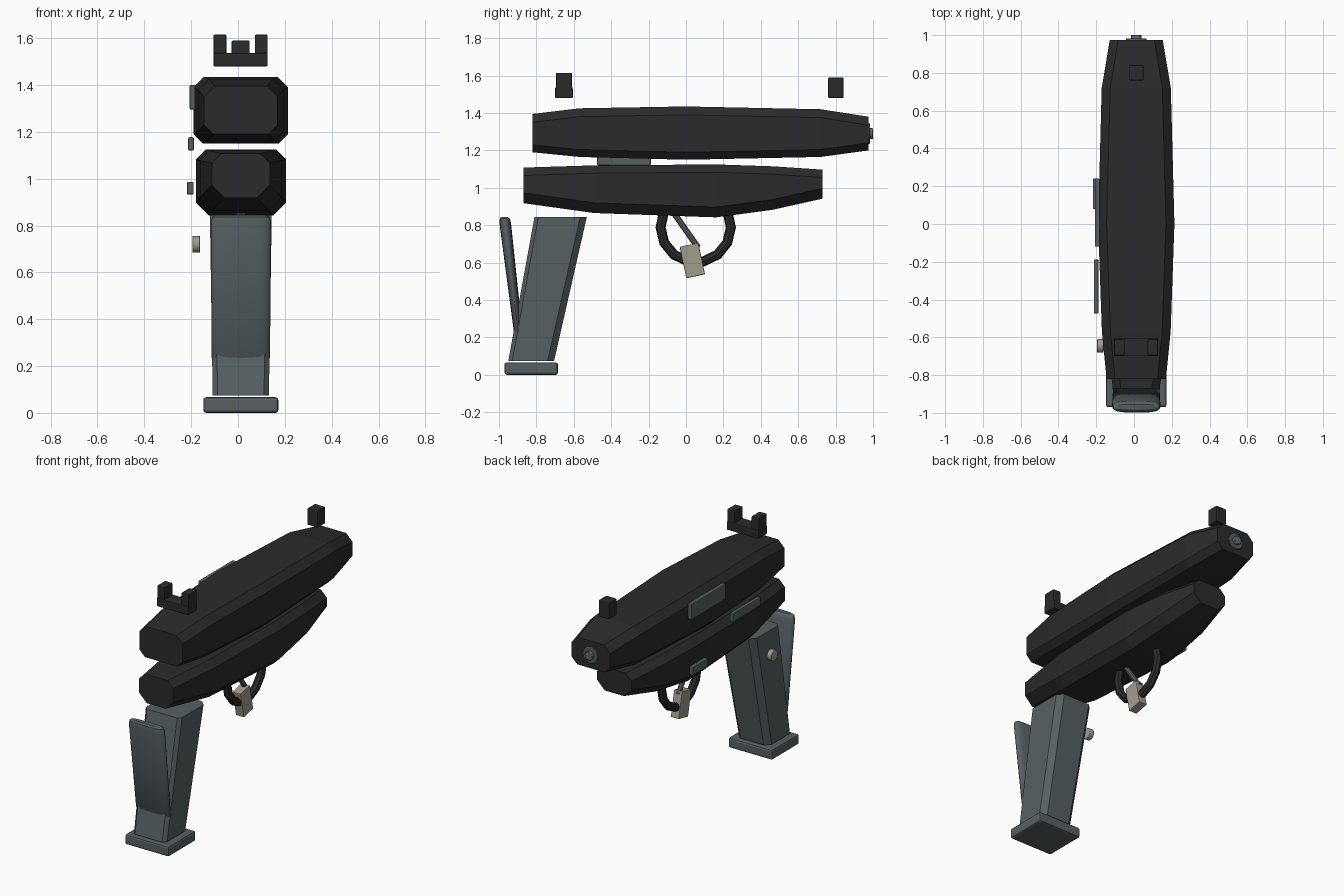
import bpy, bmesh, math
from mathutils import Matrix, Vector

if "Cube" in bpy.data.objects:
    bpy.data.objects.remove(bpy.data.objects["Cube"])

CX = 0.012  # centre line of the body


def material(name, rgb):
    m = bpy.data.materials.new(name)
    m.diffuse_color = (*rgb, 1)
    m.use_nodes = True
    m.node_tree.nodes["Principled BSDF"].inputs["Base Color"].default_value = m.diffuse_color
    return m


BLACK = material("matte black", (0.024, 0.024, 0.024))
GREY = material("slate grey", (0.095, 0.118, 0.125))
STEEL = material("blue steel", (0.115, 0.14, 0.17))
TAN = material("pale tan", (0.36, 0.34, 0.26))


def finish(bm, name, mat, bevel=0.0, smooth=False):
    bmesh.ops.recalc_face_normals(bm, faces=bm.faces)
    me = bpy.data.meshes.new(name)
    bm.to_mesh(me)
    bm.free()
    ob = bpy.data.objects.new(name, me)
    bpy.context.collection.objects.link(ob)
    me.materials.append(mat)
    if bevel:
        b = ob.modifiers.new("bevel", 'BEVEL')
        b.width, b.segments, b.limit_method = bevel, 2, 'ANGLE'
    if smooth:
        bpy.context.view_layer.objects.active = ob
        ob.select_set(True)
        bpy.ops.object.shade_smooth_by_angle(angle=math.radians(35))
        ob.select_set(False)
    return ob


def loft(name, rings, mat, bevel=0.0, smooth=False):
    bm = bmesh.new()
    rows = [[bm.verts.new(p) for p in ring] for ring in rings]
    n = len(rows[0])
    for a, b in zip(rows, rows[1:]):
        for i in range(n):
            bm.faces.new((a[i], a[(i + 1) % n], b[(i + 1) % n], b[i]))
    bm.faces.new(rows[0])
    bm.faces.new(rows[-1])
    return finish(bm, name, mat, bevel, smooth)


def octagon(y, half, z0, z1, top, bottom):
    """Rectangle in the xz plane with chamfered corners."""
    right = [(half - bottom, z0), (half, z0 + bottom), (half, z1 - top), (half - top, z1)]
    outline = right + [(-x, z) for x, z in reversed(right)]
    return [(CX + x, y, z) for x, z in outline]


def box(name, lo, hi, mat, bevel=0.008, tilt=0.0):
    """Box between two corners, turned about x through its centre."""
    lo, hi = Vector(lo), Vector(hi)
    bm = bmesh.new()
    bmesh.ops.create_cube(bm, size=1)
    bmesh.ops.transform(bm, verts=bm.verts, matrix=Matrix.Translation((lo + hi) / 2)
                        @ Matrix.Rotation(tilt, 4, 'X') @ Matrix.Diagonal((*(hi - lo), 1)))
    return finish(bm, name, mat, bevel)


def cylinder(name, a, b, radius, sides, mat, bevel=0.0):
    a, b = Vector(a), Vector(b)
    bm = bmesh.new()
    bmesh.ops.create_cone(bm, cap_ends=True, segments=sides, radius1=radius,
                          radius2=radius, depth=(b - a).length)
    turn = (b - a).to_track_quat('Z', 'Y').to_matrix().to_4x4()
    bmesh.ops.transform(bm, verts=bm.verts, matrix=Matrix.Translation((a + b) / 2) @ turn)
    return finish(bm, name, mat, bevel, True)


# Upper and lower tapered bodies: y, half width, bottom, top
upper = [(-0.82, 0.157, 1.19, 1.395), (-0.57, 0.182, 1.165, 1.425), (0, 0.202, 1.15, 1.435),
         (0.72, 0.183, 1.165, 1.42), (0.975, 0.14, 1.2, 1.38)]
loft("upper_body", [octagon(*s, 0.045, 0.04) for s in upper], BLACK)
lower = [(-0.87, 0.124, 0.918, 1.108), (-0.49, 0.175, 0.865, 1.12), (0.16, 0.192, 0.842, 1.125),
         (0.46, 0.17, 0.882, 1.115), (0.73, 0.125, 0.942, 1.097)]
loft("lower_body", [octagon(*s, 0.042, 0.055) for s in lower], BLACK)

# Slanted grip with chamfered corners
def grip_ring(z, y0, y1, half):
    c = 0.035
    right = [(half - c * 0.6, y0), (half, y0 + c * 0.6), (half, y1 - c), (half - c, y1)]
    return [(CX + x, y, z) for x, y in right + [(-x, y) for x, y in reversed(right)]]


loft("grip", [grip_ring(0.075, -0.95, -0.705, 0.12), grip_ring(0.845, -0.81, -0.53, 0.132)], GREY)
box("grip_base", (-0.148, -0.97, 0), (0.172, -0.685, 0.067), GREY, 0.012)


# Rounded rear panel of the grip
def panel_ring(z, y, thick, half):
    pts = [(CX + half * math.cos(t), y - thick * 0.5 * math.sin(t))
           for t in (math.pi * i / 10 for i in range(11))]
    # flattened side outline keeps the panel nearly rectangular
    pts = [(CX + math.copysign(abs((x - CX) / half) ** 0.45, x - CX) * half, yy) for x, yy in pts]
    back = [(x, 2 * y - yy) for x, yy in pts[-2:0:-1]]
    return [(x, yy, z) for x, yy in pts + back]


loft("grip_rear_panel", [panel_ring(0.22, -0.896, 0.028, 0.112), panel_ring(0.235, -0.898, 0.046, 0.125),
                         panel_ring(0.815, -0.967, 0.062, 0.128), panel_ring(0.836, -0.969, 0.052, 0.122),
                         panel_ring(0.845, -0.97, 0.03, 0.108)], GREY, smooth=True)

# Guard loop: faceted partial ring
rings = []
for i in range(10):
    a = math.radians(155 + i * (230 / 9))
    d = Vector((0, math.cos(a), math.sin(a)))
    centre = Vector((CX, 0.052, 0.79)) + d * 0.188
    rings.append([centre + d * 0.027 * math.cos(t) + Vector((0.027 * math.sin(t), 0, 0))
                  for t in (math.tau * k / 8 for k in range(8))])
loft("guard_loop", rings, BLACK)

# Trigger lever and its pad
cylinder("trigger_lever", (CX, -0.075, 0.88), (CX, 0.065, 0.68), 0.016, 8, GREY)
box("trigger_pad", (CX - 0.03, -0.017, 0.525), (CX + 0.03, 0.085, 0.697), TAN, 0.005, math.radians(12))

# Side plates and release button
box("side_port", (-0.207, -0.12, 1.295), (-0.18, 0.24, 1.4), GREY, 0.006)
box("side_catch", (-0.213, -0.475, 1.12), (-0.188, -0.188, 1.177), GREY, 0.006)
box("side_lever", (-0.218, 0.08, 0.932), (-0.189, 0.24, 0.986), GREY, 0.006)
cylinder("release_button", (-0.195, -0.645, 0.72), (-0.162, -0.645, 0.72), 0.036, 16, TAN, 0.003)

# Muzzle ring and bore
cylinder("muzzle_ring", (CX, 0.95, 1.29), (CX, 0.983, 1.29), 0.055, 12, GREY, 0.003)
cylinder("muzzle_bore", (CX, 0.95, 1.29), (CX, 1.0, 1.29), 0.029, 12, STEEL, 0.003)

# Sights
box("rear_sight_base", (-0.105, -0.7, 1.48), (0.127, -0.605, 1.536), BLACK, 0.005)
for side in (-1, 1):
    x = CX - 0.001 + side * 0.0885
    box("rear_sight_post", (x - 0.0275, -0.695, 1.5), (x + 0.0275, -0.61, 1.615), BLACK, 0.005)
box("front_sight", (-0.027, 0.76, 1.48), (0.05, 0.842, 1.59), BLACK, 0.006)
